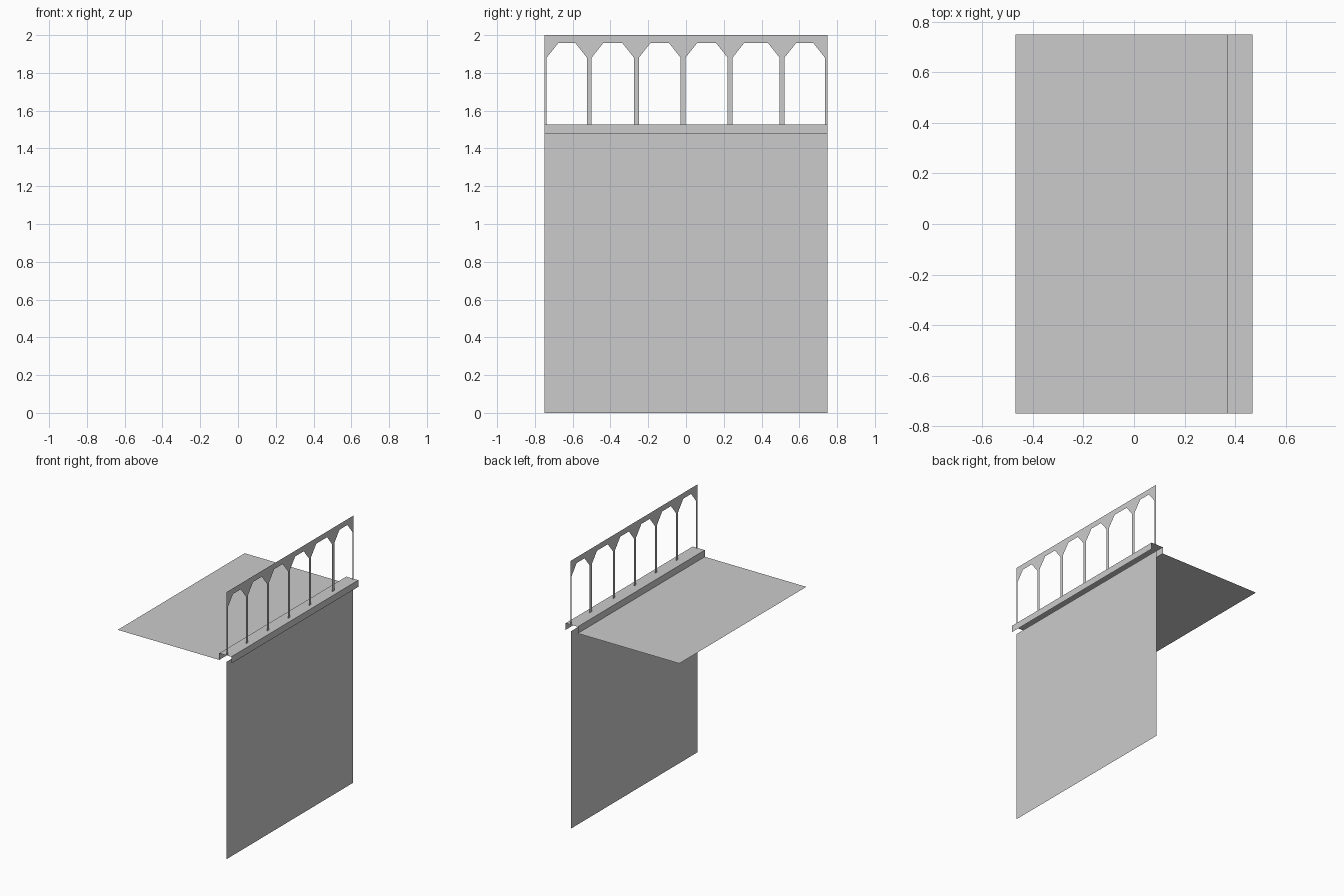
import bpy

if "Cube" in bpy.data.objects:
    bpy.data.objects.remove(bpy.data.objects["Cube"])

HALF = 0.75          # half length along y
DECK, CAP, TOP = 1.476, 1.526, 2.0
WALL_X = 0.428


def make_mesh(name, verts, faces):
    mesh = bpy.data.meshes.new(name)
    mesh.from_pydata(verts, [], faces)
    mesh.update()
    obj = bpy.data.objects.new(name, mesh)
    bpy.context.collection.objects.link(obj)
    return obj


def sweep(name, profile):
    """Open strip: an (x, z) profile, listed left to right, swept along y."""
    verts = [(x, y, z) for x, z in profile for y in (-HALF, HALF)]
    faces = [(2 * i, 2 * i + 2, 2 * i + 3, 2 * i + 1) for i in range(len(profile) - 1)]
    return make_mesh(name, verts, faces)


# Floor slab surface, tall wall sheet and the open-ended ledge cap
sweep("floor", [(-0.47, DECK), (0.37, DECK)])
sweep("wall", [(WALL_X, DECK), (WALL_X, 0.0)])
sweep("ledge", [(0.37, DECK), (0.37, CAP), (0.47, CAP), (0.47, DECK)])

# Arcade: flat comb-shaped sheet, one chamfered opening per (start, end) pair
openings = [(-0.738, -0.524), (-0.50, -0.275), (-0.25, -0.028),
            (-0.003, 0.221), (0.246, 0.496), (0.521, 0.736)]
SPRING, CROWN, INSET = 1.88, 1.957, 0.061
outline = [(-HALF, CAP)]
for a, b in openings:
    outline += [(a, CAP), (a, SPRING), (a + INSET, CROWN),
                (b - INSET, CROWN), (b, SPRING), (b, CAP)]
outline += [(HALF, CAP), (HALF, TOP), (-HALF, TOP)]
make_mesh("arcade", [(WALL_X + 0.004, y, z) for y, z in outline],
          [tuple(range(len(outline)))])
